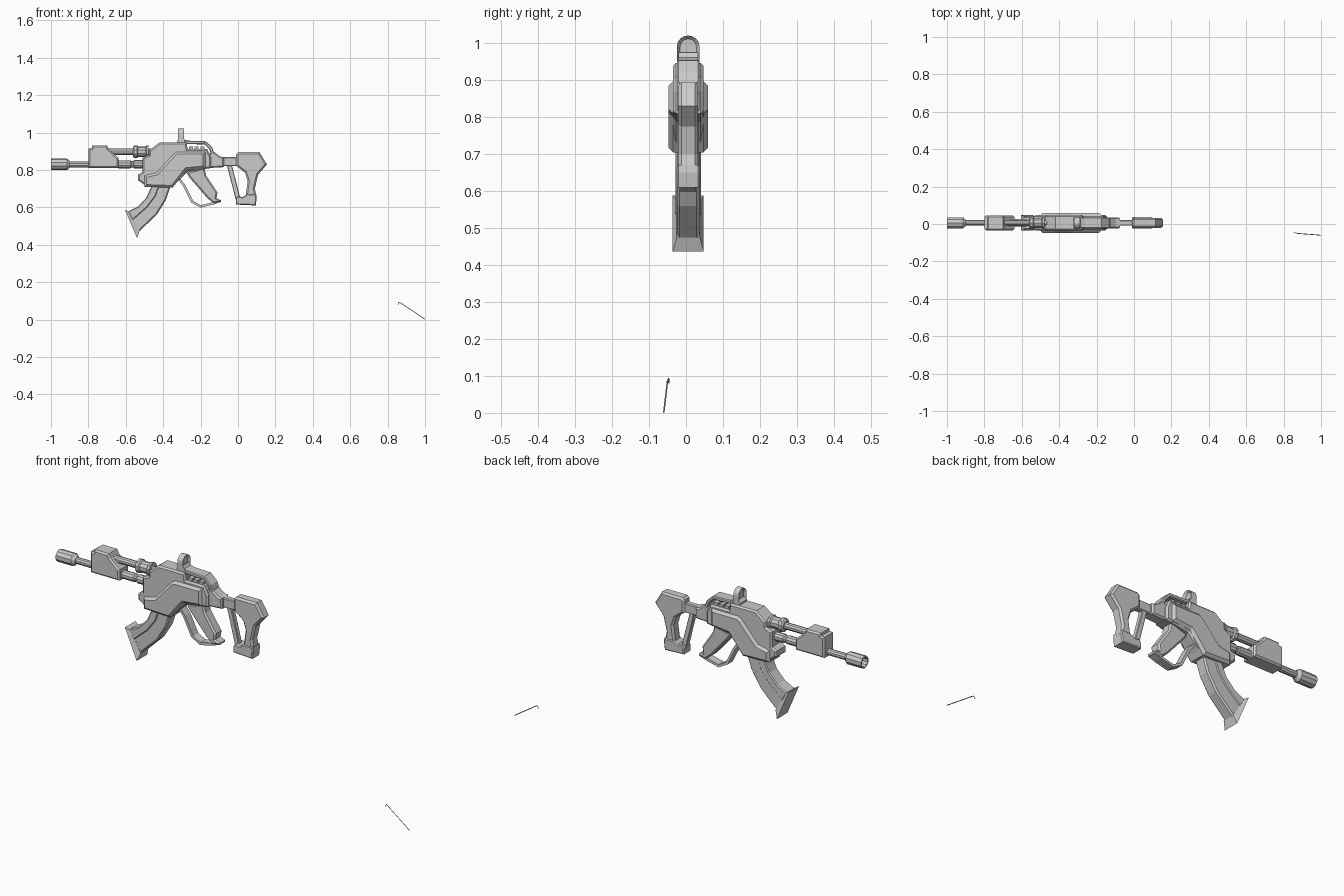
import bpy, bmesh, math
from mathutils import Vector

C = 0.006  # centre plane of the rifle


def finish(name, bm):
    bmesh.ops.recalc_face_normals(bm, faces=bm.faces[:])
    me = bpy.data.meshes.new(name)
    bm.to_mesh(me)
    bm.free()
    ob = bpy.data.objects.new(name, me)
    bpy.context.collection.objects.link(ob)
    return ob


def prism(name, pts, half, chamfer=0.0):
    """Side profile (x, z) extruded both ways in y, with chamfered side faces."""
    bm = bmesh.new()
    a = [bm.verts.new((x, C - half, z)) for x, z in pts]
    b = [bm.verts.new((x, C + half, z)) for x, z in pts]
    caps = [bm.faces.new(a), bm.faces.new(b)]
    n = len(pts)
    for i in range(n):
        j = (i + 1) % n
        bm.faces.new((a[i], a[j], b[j], b[i]))
    bmesh.ops.recalc_face_normals(bm, faces=bm.faces[:])
    if chamfer:
        edges = list({e for f in caps for e in f.edges})
        bmesh.ops.bevel(bm, geom=edges, offset=chamfer, segments=1,
                        profile=0.5, affect='EDGES')
    return finish(name, bm)


def band(name, path, width, half, chamfer=0.0):
    """Strip of constant width following an open (x, z) path."""
    p = [Vector(q) for q in path]
    left, right = [], []
    for i, q in enumerate(p):
        d = (p[min(i + 1, len(p) - 1)] - p[max(i - 1, 0)]).normalized()
        nrm = Vector((-d.y, d.x)) * width / 2
        left.append(tuple(q + nrm))
        right.append(tuple(q - nrm))
    return prism(name, left + right[::-1], half, chamfer)


def box(name, x0, x1, z0, z1, half, chamfer=0.0):
    return prism(name, [(x0, z0), (x1, z0), (x1, z1), (x0, z1)], half, chamfer)


def lathe(name, rings, z, sides=10):
    """Faceted body along x from (x, radius) rings."""
    bm = bmesh.new()
    loops = []
    for x, r in rings:
        loops.append([bm.verts.new((x, C + r * math.cos(t), z + r * math.sin(t)))
                      for t in (math.tau * (k + 0.5) / sides for k in range(sides))])
    for a, b in zip(loops, loops[1:]):
        for k in range(sides):
            m = (k + 1) % sides
            bm.faces.new((a[k], a[m], b[m], b[k]))
    bm.faces.new(loops[0])
    bm.faces.new(loops[-1])
    return finish(name, bm)


# Barrel group
lathe("muzzle_brake", [(-0.94, 0.022), (-1.0, 0.024), (-1.0, 0.031),
                       (-0.915, 0.031), (-0.9, 0.018)], 0.83)
lathe("barrel", [(-0.91, 0.016), (-0.48, 0.016)], 0.83)
lathe("barrel_sleeve", [(-0.64, 0.021), (-0.575, 0.021), (-0.57, 0.017),
                        (-0.56, 0.017), (-0.555, 0.022), (-0.48, 0.022)], 0.83)
lathe("gas_tube", [(-0.72, 0.017), (-0.46, 0.017)], 0.897)
lathe("gas_collar", [(-0.562, 0.024), (-0.555, 0.034), (-0.54, 0.034), (-0.535, 0.028),
                     (-0.495, 0.028), (-0.49, 0.034), (-0.478, 0.034)], 0.897)
prism("front_block", [(-0.8, 0.81), (-0.8, 0.915), (-0.782, 0.917), (-0.78, 0.93),
                      (-0.7, 0.93), (-0.69, 0.91), (-0.64, 0.865), (-0.64, 0.81)],
      0.04, 0.008)

# Receiver
prism("receiver", [(-0.535, 0.745), (-0.535, 0.775), (-0.51, 0.79), (-0.51, 0.865),
                   (-0.475, 0.88), (-0.475, 0.905), (-0.42, 0.947), (-0.275, 0.947),
                   (-0.27, 0.912), (-0.165, 0.912), (-0.145, 0.87), (-0.145, 0.81),
                   (-0.27, 0.79), (-0.34, 0.72), (-0.5, 0.72)], 0.041, 0.008)
prism("side_plates", [(-0.5, 0.71), (-0.5, 0.77), (-0.435, 0.785), (-0.345, 0.885),
                      (-0.325, 0.897), (-0.175, 0.897), (-0.175, 0.81),
                      (-0.275, 0.80), (-0.35, 0.705)], 0.053, 0.012)
band("top_cover", [(-0.285, 0.948), (-0.175, 0.945), (-0.145, 0.915), (-0.13, 0.87)],
     0.018, 0.03, 0.004)
for i, x in enumerate((-0.262, -0.232, -0.2)):
    box("port_block_%d" % (i + 1), x, x + 0.022, 0.905, 0.925, 0.03)
prism("rear_block", [(-0.16, 0.81), (-0.16, 0.89), (-0.125, 0.895), (-0.095, 0.872),
                     (-0.075, 0.868), (-0.075, 0.815)], 0.03, 0.007)

# Sight hood, recessed on both ends
bm = bmesh.new()
outline = [(-0.031, 0.94), (0.031, 0.94)]
outline += [(0.031 * math.cos(t), 0.99 + 0.031 * math.sin(t))
            for t in (math.pi * k / 8 for k in range(9))]
ends = [[bm.verts.new((x, C + y, z)) for y, z in outline] for x in (-0.32, -0.29)]
caps = [bm.faces.new(e) for e in ends]
for k in range(len(outline)):
    m = (k + 1) % len(outline)
    bm.faces.new((ends[0][k], ends[0][m], ends[1][m], ends[1][k]))
bmesh.ops.recalc_face_normals(bm, faces=bm.faces[:])
for f in caps:
    bmesh.ops.inset_region(bm, faces=[f], thickness=0.009)
    bmesh.ops.translate(bm, verts=f.verts[:], vec=-f.normal * 0.011)
finish("sight_hood", bm)
prism("sight_base", [(-0.325, 0.94), (-0.325, 0.957), (-0.295, 0.975), (-0.285, 0.962),
                     (-0.26, 0.955), (-0.26, 0.94)], 0.026)

# Magazine
prism("magazine", [(-0.45, 0.73), (-0.485, 0.65), (-0.53, 0.60), (-0.59, 0.57),
                   (-0.53, 0.47), (-0.435, 0.56), (-0.385, 0.64), (-0.355, 0.73)],
      0.030, 0.007)
prism("magazine_front_rib", [(-0.455, 0.73), (-0.49, 0.652), (-0.535, 0.605),
                             (-0.59, 0.577), (-0.565, 0.53), (-0.485, 0.60),
                             (-0.44, 0.66), (-0.415, 0.73)], 0.034, 0.005)
base = prism("magazine_base", [(-0.58, 0.575), (-0.605, 0.588), (-0.54, 0.436),
                               (-0.525, 0.475)], 0.042)
for v in base.data.vertices:
    if v.co.x > -0.53 or -0.59 < v.co.x < -0.57:
        v.co.y = C + (v.co.y - C) * 0.74

# Grip and guard
prism("grip", [(-0.275, 0.785), (-0.18, 0.815), (-0.17, 0.77), (-0.11, 0.68),
               (-0.115, 0.65), (-0.09, 0.638), (-0.092, 0.628), (-0.13, 0.622),
               (-0.165, 0.65), (-0.26, 0.76)], 0.028, 0.008)
band("trigger_guard", [(-0.325, 0.765), (-0.29, 0.72), (-0.245, 0.63), (-0.2, 0.605),
                       (-0.13, 0.622), (-0.095, 0.635)], 0.013, 0.021)

# Stock
box("stock_tube", -0.08, 0.02, 0.82, 0.868, 0.015, 0.004)
prism("stock", [(-0.01, 0.885), (0.0, 0.895), (0.115, 0.895), (0.155, 0.83),
                (0.108, 0.775), (0.09, 0.70), (0.1, 0.655), (0.04, 0.655),
                (0.052, 0.74), (0.038, 0.785), (0.0, 0.815), (-0.01, 0.825)],
      0.027, 0.009)
prism("stock_foot", [(-0.012, 0.615), (-0.012, 0.645), (0.0, 0.66), (0.025, 0.655),
                     (0.045, 0.67), (0.098, 0.67), (0.1, 0.65), (0.095, 0.61)],
      0.031, 0.005)
band("stock_strut", [(-0.047, 0.83), (0.0, 0.645)], 0.026, 0.013, 0.003)

# Loose thin wire lying apart from the rifle
cu = bpy.data.curves.new("loose_wire", 'CURVE')
cu.dimensions = '3D'
cu.bevel_depth = 0.002
cu.bevel_resolution = 0
cu.use_fill_caps = True
path = [(0.999, -0.06, 0.002), (0.872, -0.05, 0.087), (0.861, -0.047, 0.093),
        (0.854, -0.046, 0.08)]
sp = cu.splines.new('POLY')
sp.points.add(len(path) - 1)
for p, q in zip(sp.points, path):
    p.co = (*q, 1)
bpy.context.collection.objects.link(bpy.data.objects.new("loose_wire", cu))
